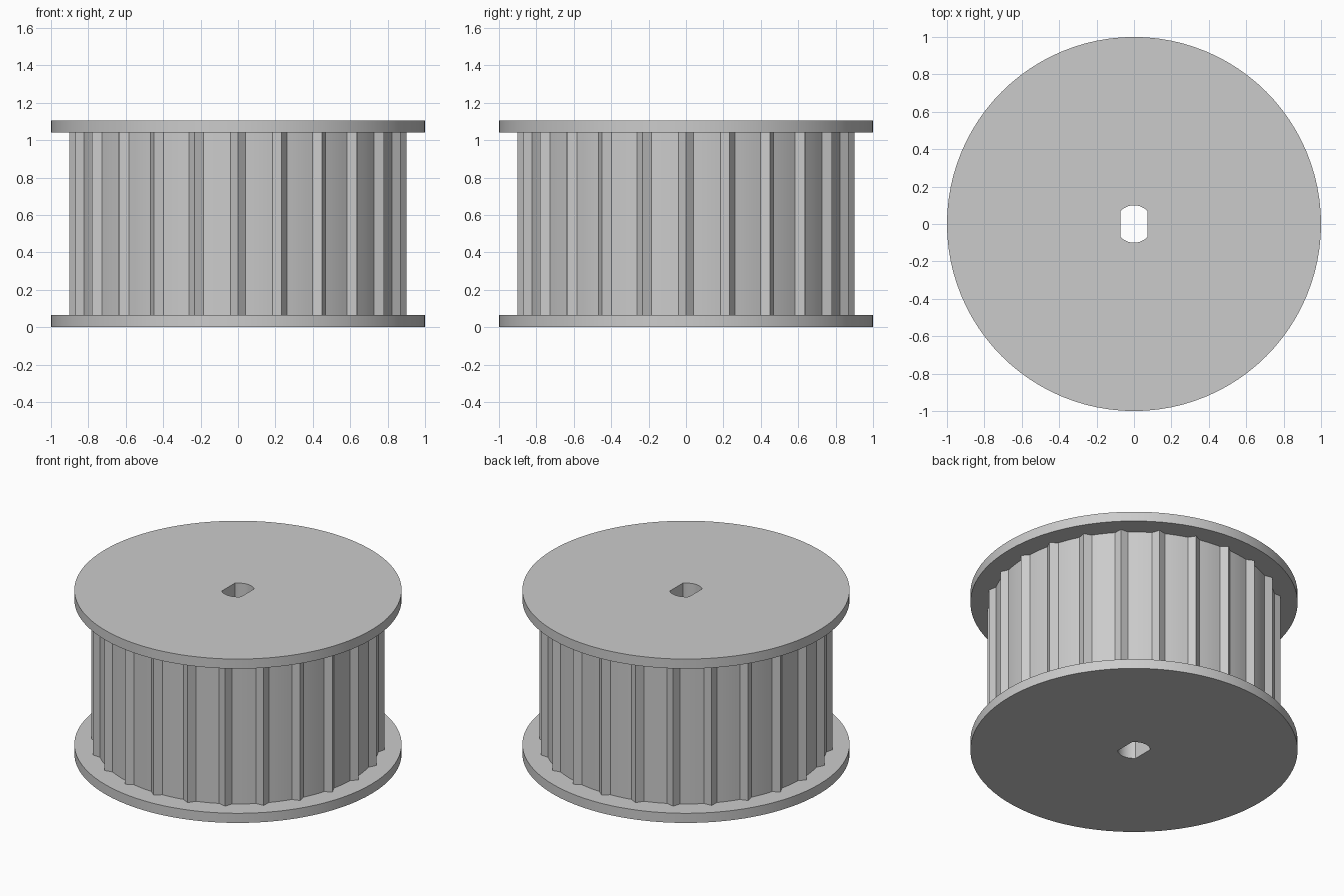
import bpy, bmesh
from math import sin, cos, asin, pi, radians

TEETH = 24
FLANGE_R, TIP_R, ROOT_R = 1.0, 0.90, 0.865
FLANGE_T, HEIGHT = 0.065, 1.105
BORE_R, BORE_FLAT = 0.10, 0.072

cube = bpy.data.objects.get("Cube")
if cube:
    bpy.data.objects.remove(cube, do_unlink=True)

metal = bpy.data.materials.new("plain grey")
metal.use_nodes = True
grey = (0.6, 0.6, 0.6, 1)
metal.diffuse_color = grey
for node in metal.node_tree.nodes:
    if node.type == 'BSDF_PRINCIPLED':
        node.inputs["Base Color"].default_value = grey


def polar(r, a):
    return (r * cos(a), r * sin(a))


def circle_profile(r, n):
    return [polar(r, 2 * pi * i / n) for i in range(n)]


def bore_profile(steps=12):
    """Round bore with a flat on each side, facing left and right."""
    start = pi / 2 - asin(BORE_FLAT / BORE_R)
    arc = [polar(BORE_R, start + (pi - 2 * start) * i / steps)
           for i in range(steps + 1)]
    return arc + [(-x, -y) for x, y in arc]


def toothed_profile(steps=4):
    """Round root with a narrow pointed ridge at every pitch."""
    pitch = 2 * pi / TEETH
    half = asin(0.04 / ROOT_R)
    points = []
    for t in range(TEETH):
        a = t * pitch
        points.append(polar(TIP_R, a))
        for i in range(steps + 1):
            points.append(polar(ROOT_R, a + half + (pitch - 2 * half) * i / steps))
    return points


def bored_prism(name, outline, z0, z1):
    """Extrude an outline with the bore cut through it."""
    bm = bmesh.new()
    edges = []
    for loop in (outline, bore_profile()):
        verts = [bm.verts.new((x, y, z0)) for x, y in loop]
        edges += [bm.edges.new((v, verts[i - 1])) for i, v in enumerate(verts)]
    bmesh.ops.triangle_fill(bm, use_beauty=True, edges=edges, normal=(0, 0, 1))
    result = bmesh.ops.extrude_face_region(bm, geom=bm.faces[:], use_keep_orig=True)
    top = [g for g in result["geom"] if isinstance(g, bmesh.types.BMVert)]
    bmesh.ops.translate(bm, verts=top, vec=(0, 0, z1 - z0))
    bmesh.ops.recalc_face_normals(bm, faces=bm.faces[:])
    mesh = bpy.data.meshes.new(name)
    bm.to_mesh(mesh)
    bm.free()
    mesh.materials.append(metal)
    obj = bpy.data.objects.new(name, mesh)
    bpy.context.collection.objects.link(obj)
    bpy.ops.object.select_all(action='DESELECT')
    obj.select_set(True)
    bpy.context.view_layer.objects.active = obj
    bpy.ops.object.shade_smooth_by_angle(angle=radians(25))
    return obj


# Two flanges with the toothed drum between them
bored_prism("bottom_flange", circle_profile(FLANGE_R, 96), 0, FLANGE_T)
bored_prism("toothed_drum", toothed_profile(), FLANGE_T, HEIGHT - FLANGE_T)
bored_prism("top_flange", circle_profile(FLANGE_R, 96), HEIGHT - FLANGE_T, HEIGHT)
